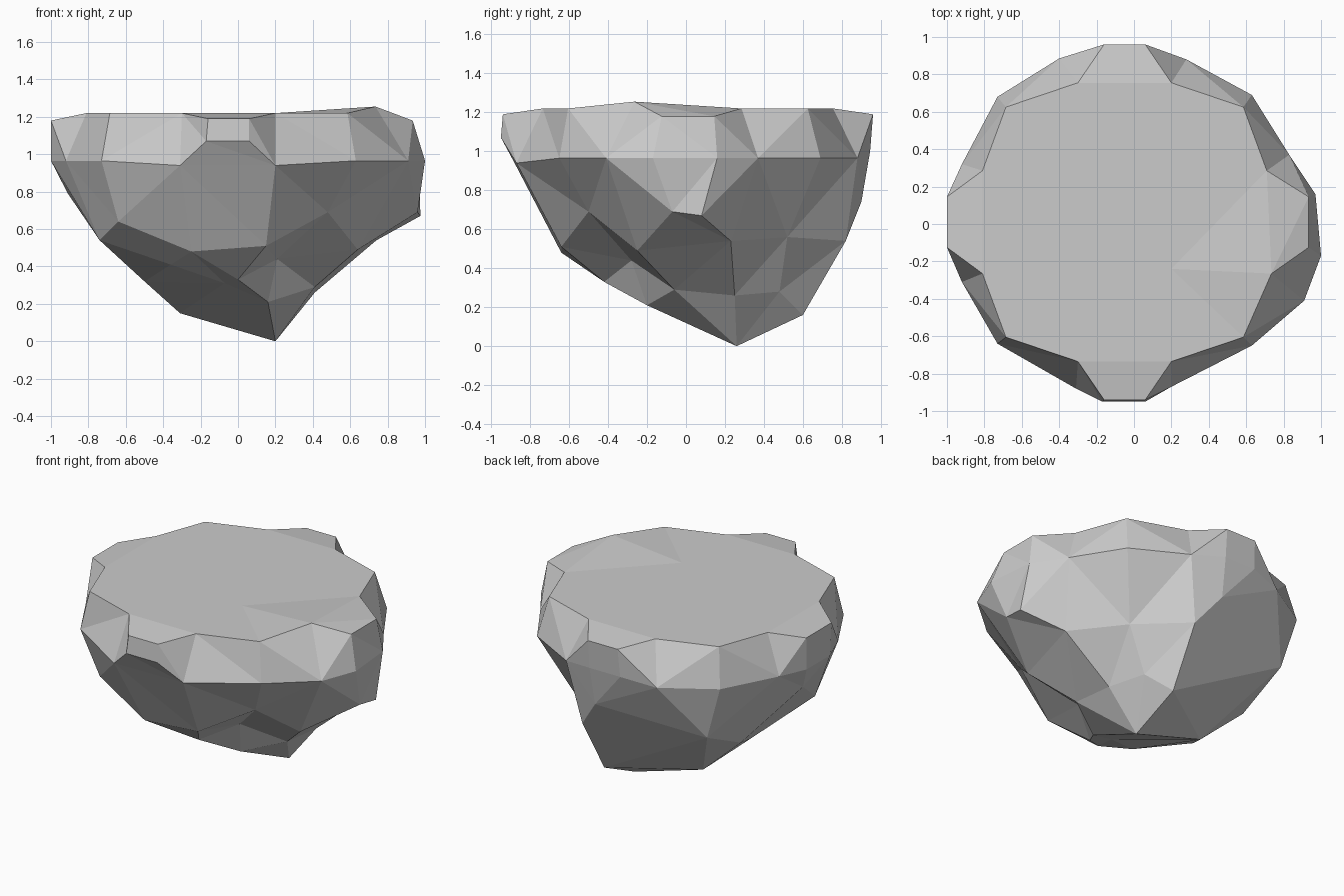
import bpy, bmesh
from mathutils import Vector

CX, CY = -0.05, 0.01            # centre of the plateau
CORE = Vector((0.03, 0.08, 0.78))  # interior point the faceted shell wraps around


def four_way(x, y, z, cx=CX):
    """One corner mirrored into all four quadrants of the plateau."""
    return [Vector((cx + sx * x, CY + sy * y, z)) for sx in (1, -1) for sy in (1, -1)]


points = []
# flat top outline: inner notches
for x, y in ((0.25, 0.745), (0.635, 0.615), (0.76, 0.275)):
    points += four_way(x, y, 1.22)
# protruding tabs of the rim, top and foot
points += four_way(0.11, 0.95, 1.19)
points += four_way(0.967, 0.135, 1.18, -0.033)
points += [Vector((x, -0.95, 1.07)) for x in (-0.17, 0.06)]
points += [Vector((x, 0.945, 1.0)) for x in (-0.17, 0.06)]
points.append(Vector((0.2, -0.24, 1.22)))

# raised corner on the right side of the plateau
for p in points:
    if (p - Vector((0.71, -0.265, 1.22))).length < 0.02:
        p.x, p.z = 0.735, 1.255

# widest belt, anticlockwise from the left
belt = [(-1.0, -0.11), (-0.92, -0.31), (-0.73, -0.64), (-0.31, -0.88), (0.2, -0.87),
        (0.63, -0.65), (0.91, -0.41), (1.0, -0.17), (0.97, 0.16), (0.83, 0.37),
        (0.63, 0.69), (0.28, 0.88), (-0.4, 0.885), (-0.73, 0.68), (-0.92, 0.32), (-1.0, 0.14)]
points += [Vector((x, y, 0.94 if y < -0.8 else 0.965)) for x, y in belt]

# irregular underside: front, right, back, left, then the foot
front = [(-0.25, -0.64, 0.48), (0.15, -0.64, 0.51), (0.48, -0.5, 0.69), (0.21, -0.28, 0.44),
         (0.0, -0.42, 0.33), (-0.36, -0.44, 0.41), (-0.07, -0.3, 0.31), (0.16, -0.2, 0.21),
         (-0.64, -0.56, 0.64)]
right = [(0.96, -0.07, 0.69), (0.975, 0.08, 0.67), (0.64, -0.25, 0.49), (0.41, -0.06, 0.29),
         (0.74, 0.23, 0.54), (0.41, 0.25, 0.26), (0.47, 0.52, 0.56), (0.32, 0.48, 0.28)]
back = [(0.2, 0.82, 0.54), (0.05, 0.9, 0.74), (-0.62, 0.66, 0.6), (-0.62, 0.3, 0.43)]
left = [(-0.91, 0.05, 0.79), (-0.74, -0.32, 0.54), (-0.5, 0.03, 0.32)]
foot = [(0.2, 0.26, 0.0), (0.19, 0.6, 0.16), (-0.31, 0.26, 0.15)]
points += [Vector(p) for p in front + right + back + left + foot]

# wrap the points on a sphere to find the facets, then push them out to shape
bm = bmesh.new()
tag = bm.verts.layers.int.new("source")
for i, p in enumerate(points):
    v = bm.verts.new((p - CORE).normalized())
    v[tag] = i
bmesh.ops.convex_hull(bm, input=bm.verts[:])
for v in bm.verts:
    v.co = points[v[tag]]
bmesh.ops.recalc_face_normals(bm, faces=bm.faces[:])
bmesh.ops.dissolve_limit(bm, angle_limit=0.01, verts=bm.verts[:], edges=bm.edges[:])

mesh = bpy.data.meshes.new("floating_rock")
bm.to_mesh(mesh)
bm.free()
rock = bpy.data.objects.new("floating_rock", mesh)
bpy.context.collection.objects.link(rock)
